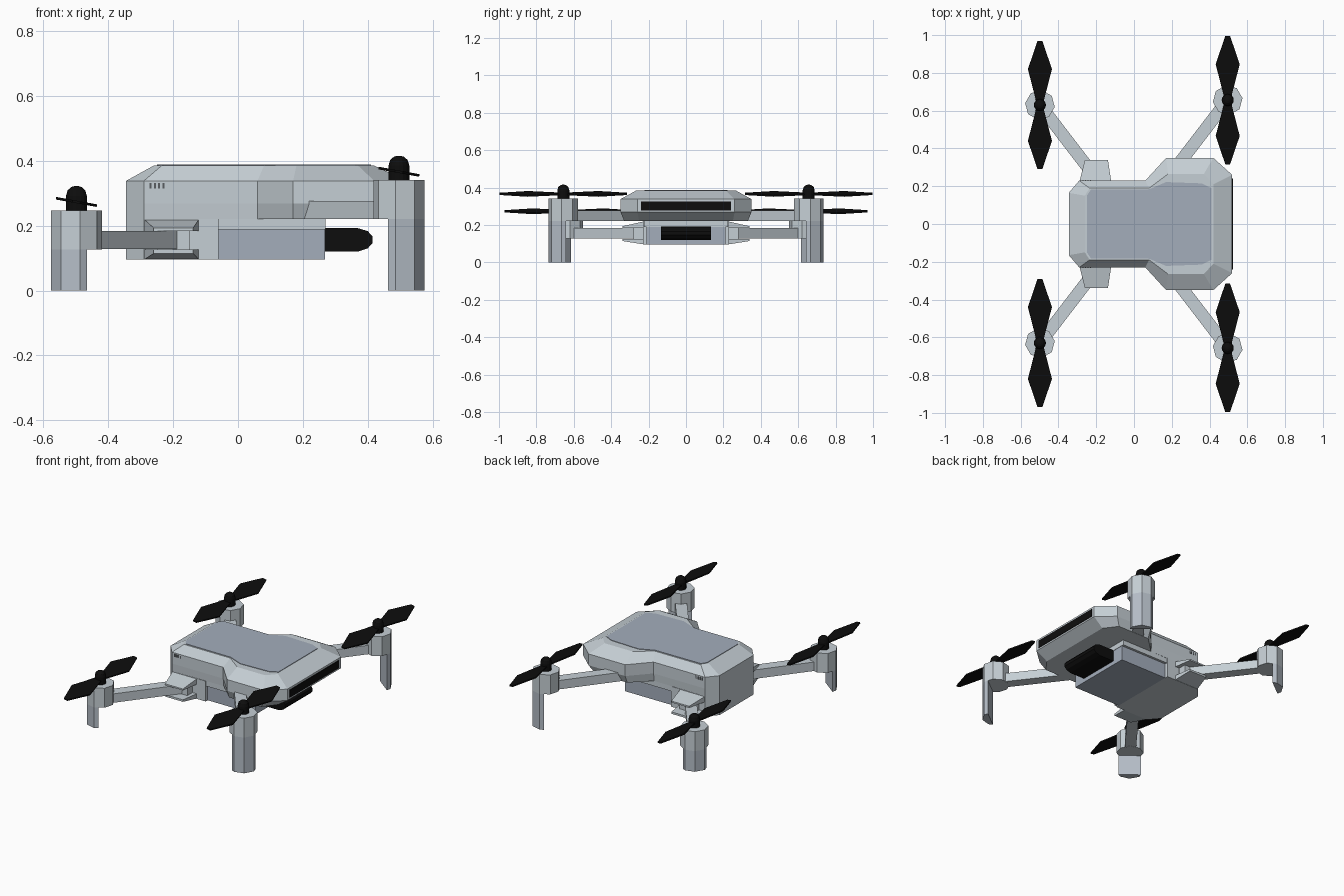
import bpy, bmesh, math
from mathutils import Vector, Matrix

if "Cube" in bpy.data.objects:
    bpy.data.objects.remove(bpy.data.objects["Cube"])


def material(name, rgb):
    m = bpy.data.materials.new(name)
    m.diffuse_color = (*rgb, 1)
    m.use_nodes = True
    m.node_tree.nodes["Principled BSDF"].inputs["Base Color"].default_value = m.diffuse_color
    return m


SHELL = material("light_grey", (0.56, 0.62, 0.66))
COOL = material("cool_grey", (0.37, 0.42, 0.50))
LEG = material("leg_grey", (0.46, 0.51, 0.57))
BLACK = material("black", (0.004, 0.004, 0.004))
DARK = material("dark_grey", (0.10, 0.11, 0.12))


def loft(name, rings, mat):
    """Skin a stack of equal-length rings and cap both ends."""
    bm = bmesh.new()
    loops = [[bm.verts.new(p) for p in ring] for ring in rings]
    n = len(loops[0])
    for a, b in zip(loops, loops[1:]):
        for i in range(n):
            j = (i + 1) % n
            bm.faces.new((a[i], a[j], b[j], b[i]))
    bm.faces.new(loops[0])
    bm.faces.new(loops[-1])
    bmesh.ops.recalc_face_normals(bm, faces=bm.faces)
    me = bpy.data.meshes.new(name)
    bm.to_mesh(me)
    bm.free()
    ob = bpy.data.objects.new(name, me)
    bpy.context.collection.objects.link(ob)
    me.materials.append(mat)
    return ob


def prism(name, pts, z0, z1, mat):
    return loft(name, [[(x, y, z) for x, y in pts] for z in (z0, z1)], mat)


def box(name, x0, x1, y0, y1, z0, z1, mat):
    return prism(name, [(x0, y0), (x1, y0), (x1, y1), (x0, y1)], z0, z1, mat)


def both(half):
    """Mirror a half outline (y > 0) across the x axis."""
    return half + [(x, -y) for x, y in reversed(half)]


def ring(half, z):
    return [(x, y, z) for x, y in both(half)]


# upper shell: chamfered top, undercut nose
side = [(-.345, .165), (-.29, .23), (.06, .23), (.17, .35), (.42, .35), (.52, .26)]
under = [(-.345, .165), (-.29, .23), (.06, .225), (.17, .33), (.39, .33), (.45, .25)]
top = [(-.26, .15), (-.235, .19), (.08, .19), (.18, .265), (.37, .265), (.42, .21)]
loft("upper_shell", [ring(under, .22), ring(side, .268), ring(side, .338), ring(top, .385)], SHELL)

# top panel and nose slot
panel = [(-.25, .15), (-.228, .182), (.08, .184), (.17, .222), (.36, .215), (.41, .19)]
prism("top_panel", both(panel), .383, .388, COOL)
box("nose_slot", .515, .523, -.24, .24, .278, .326, BLACK)

# lower body: rear block, neck and battery
rear = [(-.345, .165), (-.29, .23), (-.06, .23)]
prism("rear_lower_body", both(rear), .095, .22, SHELL)
box("battery_neck", -.06, .27, -.225, .225, .188, .22, SHELL)
box("battery", -.06, .268, -.21, .21, .095, .188, COOL)

# camera with rounded front
cam = [(.26, .12), (.37, .12), (.4, .13), (.415, .147), (.415, .166), (.4, .183), (.37, .192), (.26, .192)]
loft("camera", [[(x, y, z) for x, z in cam] for y in (-.133, .133)], BLACK)

# status marks on both sides
for sy in (-1, 1):
    for i in range(4):
        x = -.273 + i * .0135
        box("status_mark", x, x + .006, sy * .228, sy * .232, .314, .331, DARK)


def octagon(cx, cy, ang, r):
    return [(cx + r * math.cos(ang + k * math.pi / 4), cy + r * math.sin(ang + k * math.pi / 4))
            for k in range(8)]


def propeller(name, cx, cy, z):
    half = [(.02, 0), (.022, .03), (.064, .19), (.012, .34)]
    pts = [(x, y) for x, y in half] + [(-x, y) for x, y in reversed(half)]
    pts += [(-x, -y) for x, y in half[1:]] + [(x, -y) for x, y in reversed(half[1:])]
    ob = prism(name, pts, -.004, .004, BLACK)
    ob.data.transform(Matrix.Translation((cx, cy, z)) @ Matrix.Rotation(.18, 4, 'Y'))


R = .079
# arm, motor pod, leg, motor and propeller at each corner
for end, sx, hx, hy, z_arm, z_low, z_top, y_in in (
        ("front", 1, .496, .656, .22, .22, .34, .27),
        ("rear", -1, -.498, .63, .127, .127, .247, .2)):
    for sy in (-1, 1):
        cy = sy * hy
        ang = math.atan2(sy * math.sin(math.radians(52.5)), sx * math.cos(math.radians(52.5)))
        d = Vector((math.cos(ang), math.sin(ang)))
        s = Vector((-d.y, d.x))
        hub = Vector((hx, cy))
        # arm
        a = hub - d * ((hy - y_in) / abs(d.y))
        b = hub - d * .03
        w = s * .033
        prism(end + "_arm", [tuple(p) for p in (a + w, b + w, b - w, a - w)],
              z_arm + .001, z_arm + .056, SHELL)
        # motor pod: full octagon above, outer slice as the leg
        prism(end + "_motor_pod", octagon(hx, cy, ang, R), z_low, z_top, SHELL)
        c = math.sqrt(.5)
        cut = [(.4, -.833), (c, -c), (1, 0), (c, c), (.4, .833)]
        prism(end + "_leg", [tuple(hub + d * (u * R) + s * (v * R)) for u, v in cut],
              0, z_low, LEG)
        # motor with domed cap
        prof = [(.032, 0), (.032, .045), (.027, .062), (.016, .072), (.006, .075)]
        loft(end + "_motor", [[(hx + r * math.cos(t * math.pi / 8), cy + r * math.sin(t * math.pi / 8),
                                z_top + z) for t in range(16)] for r, z in prof], BLACK)
        propeller(end + "_propeller", hx, cy, z_top + .026)

# rear arm brackets: tapered upper and lower plates around a hinge block
for sy in (-1, 1):
    for name, base, tip in (("upper_bracket", (.184, .22), (.184, .193)),
                            ("lower_bracket", (.095, .126), (.114, .126))):
        rings = []
        for y, x0, x1, (z0, z1) in ((.22, -.29, -.12, base), (.34, -.26, -.138, tip)):
            rings.append([(x0, sy * y, z0), (x1, sy * y, z0), (x1, sy * y, z1), (x0, sy * y, z1)])
        loft(name, rings, SHELL)
    box("hinge_block", -.25, -.15, sy * .22, sy * .28, .12, .19, SHELL)
